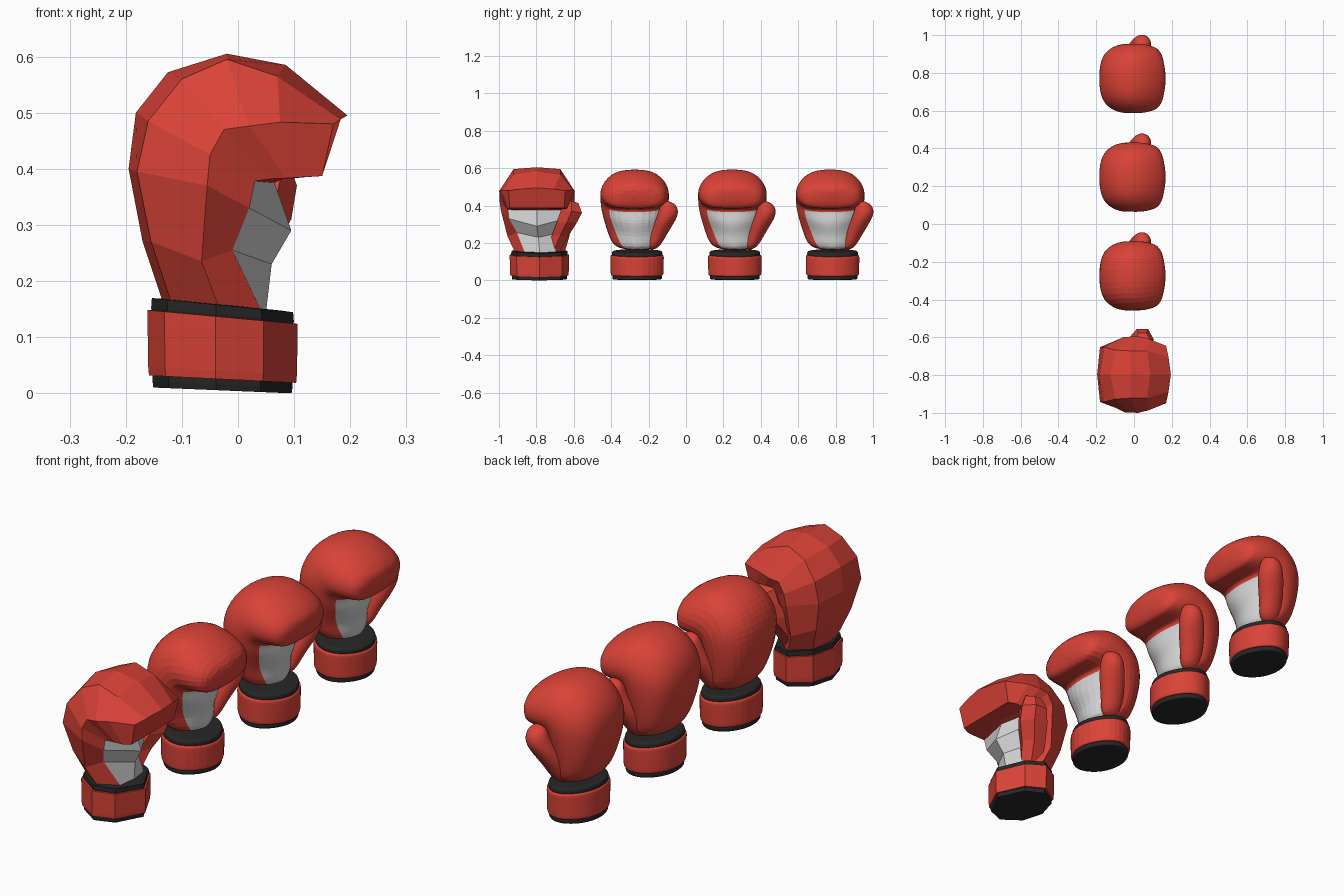
import bpy, bmesh

if "Cube" in bpy.data.objects:
    bpy.data.objects.remove(bpy.data.objects["Cube"], do_unlink=True)


def material(name, rgb):
    m = bpy.data.materials.new(name)
    m.use_nodes = True
    m.diffuse_color = (*rgb, 1)
    m.node_tree.nodes["Principled BSDF"].inputs["Base Color"].default_value = (*rgb, 1)
    return m


RED = material("red leather", (0.70, 0.055, 0.038))
GREY = material("pale grey palm", (0.66, 0.66, 0.66))
BLACK = material("black trim", (0.02, 0.02, 0.02))


def ring(back, knuckle, side, palm, middle, shift=0.0):
    """Eight-point section: middle points are (x, z), paired points (x, y, z)."""
    half = [knuckle, side, palm]
    pts = [(back[0], shift, back[1])]
    pts += [(x, y + shift, z) for x, y, z in half]
    pts += [(middle[0], shift, middle[1])]
    pts += [(x, -y + shift, z) for x, y, z in reversed(half)]
    return pts


def loft(name, rings, mats, origin_y, level, pick=None):
    """Skin a list of rings, cap both ends and smooth to the given level."""
    bm = bmesh.new()
    rows = [[bm.verts.new(p) for p in r] for r in rings]
    n = len(rows[0])
    for k in range(len(rows) - 1):
        for i in range(n):
            j = (i + 1) % n
            f = bm.faces.new((rows[k][i], rows[k][j], rows[k + 1][j], rows[k + 1][i]))
            f.material_index = pick(k, i) if pick else 0
    bm.faces.new(rows[0])
    bm.faces.new(rows[-1])
    bmesh.ops.recalc_face_normals(bm, faces=bm.faces)
    for f in bm.faces:
        f.smooth = level > 2
    me = bpy.data.meshes.new(name)
    bm.to_mesh(me)
    bm.free()
    for m in mats:
        me.materials.append(m)
    ob = bpy.data.objects.new(name, me)
    ob.location.y = origin_y
    bpy.context.collection.objects.link(ob)
    if level:
        sub = ob.modifiers.new("smoothing", "SUBSURF")
        sub.levels = sub.render_levels = level
    return ob


# Hand: sections run from the wrist, over the knuckles, to the curled fingertips
HAND = [
    ring((-.135, .165), (-.12, .085, .165), (-.035, .135, .155), (.04, .08, .15), (.05, .145), .015),
    ring((-.17, .27), (-.155, .12, .27), (-.065, .165, .235), (-.01, .115, .255), (.06, .23), .008),
    ring((-.195, .40), (-.18, .145, .395), (-.055, .192, .37), (.02, .15, .33), (.095, .29)),
    ring((-.182, .50), (-.16, .145, .485), (-.05, .2, .425), (.03, .155, .378), (.065, .375)),
    ring((-.125, .572), (-.10, .13, .56), (-.025, .2, .47), (.06, .16, .382), (.08, .382)),
    ring((-.02, .605), (-.02, .125, .595), (.02, .203, .476), (.085, .16, .383), (.10, .383)),
    ring((.085, .585), (.07, .125, .565), (.075, .19, .483), (.115, .16, .385), (.12, .385)),
    ring((.195, .495), (.183, .09, .488), (.17, .152, .48), (.15, .145, .387), (.15, .387)),
]


def palm_rule(k, i):
    return 1 if k < 3 and i in (3, 4) else 0


def thumb_ring(x, y, z, rx, ry, lean=0.0):
    """Six-sided section of the thumb."""
    out = [(-1, 0), (-.5, .9), (.5, .9), (1, 0), (.5, -.9), (-.5, -.9)]
    return [(x + rx * a, y + ry * b, z + lean * b) for a, b in out]


THUMB = [
    thumb_ring(-.02, .09, .16, .05, .04),
    thumb_ring(-.005, .125, .24, .06, .05),
    thumb_ring(.025, .16, .31, .07, .06),
    thumb_ring(.045, .185, .37, .06, .062, -.01),
    thumb_ring(.045, .185, .425, .04, .04, -.012),
]


def cuff_ring(scale, z):
    """Wrist section, tilted down towards the palm."""
    tilt = .04 + .05 * z / .13

    def at(x):
        return -.03 + scale * x

    def height(x):
        return max(0, z - tilt * scale * x)

    def pair(x, y):
        return (at(x), y * scale, height(x))

    return ring((at(-.13), height(-.13)), pair(-.1, .1), pair(-.01, .157),
                pair(.075, .12), (at(.135), height(.135)), .013)


CUFF = [cuff_ring(s, z) for s, z in
        ((.85, .025), (.99, .025), (1, .04), (1.01, .12), (1.01, .136), (.85, .137))]
BASE = [cuff_ring(s, z) for s, z in
        ((.8, .005), (.93, .005), (.94, .015), (.94, .03), (.8, .03))]
TRIM = [cuff_ring(s, z) for s, z in
        ((.8, .125), (.94, .125), (.96, .14), (.95, .157), (.8, .158))]

# Four gloves in a row, each smoother than the one before
for number, level in enumerate((0, 2, 3, 4), 1):
    y = -.797 + .5225 * (number - 1)
    loft(f"glove_{number}_hand", HAND, (RED, GREY), y, level, palm_rule)
    loft(f"glove_{number}_thumb", THUMB, (RED,), y, level)
    loft(f"glove_{number}_cuff", CUFF, (RED,), y, level)
    loft(f"glove_{number}_base", BASE, (BLACK,), y, level)
    loft(f"glove_{number}_wrist_trim", TRIM, (BLACK,), y, level)
